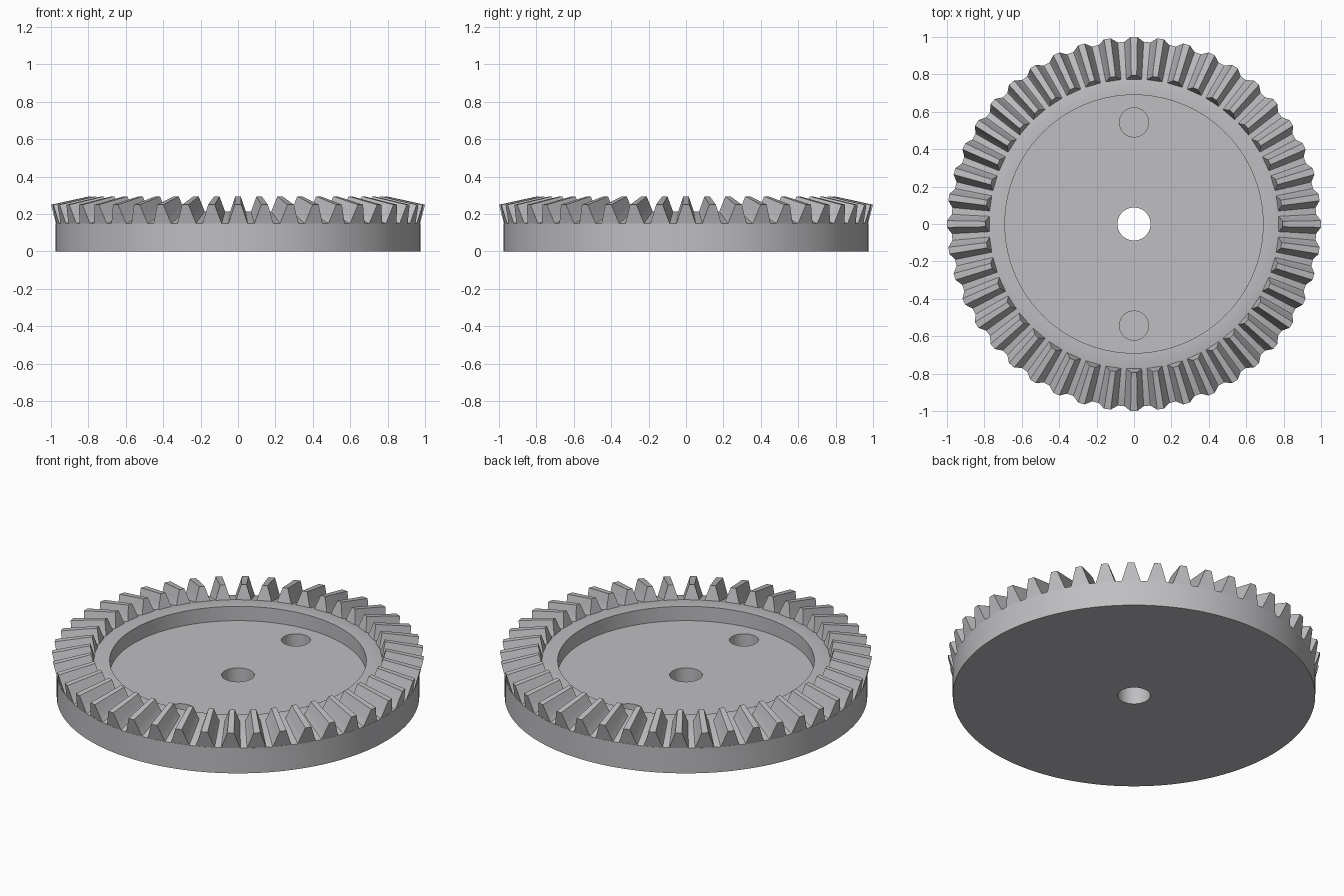
import bpy, bmesh, math
from mathutils import Vector

if "Cube" in bpy.data.objects:
    bpy.data.objects.remove(bpy.data.objects["Cube"])

TEETH = 44
SEGMENTS = TEETH * 4

steel = bpy.data.materials.new("grey_metal")
steel.use_nodes = True
GREY = (0.52, 0.52, 0.54, 1)
steel.diffuse_color = GREY
steel.node_tree.nodes["Principled BSDF"].inputs["Base Color"].default_value = GREY


def add_object(name, bm):
    bmesh.ops.recalc_face_normals(bm, faces=bm.faces)
    mesh = bpy.data.meshes.new(name)
    bm.to_mesh(mesh)
    bm.free()
    mesh.materials.append(steel)
    obj = bpy.data.objects.new(name, mesh)
    bpy.context.collection.objects.link(obj)
    return obj


def polar(r, angle, z):
    return Vector((r * math.cos(angle), r * math.sin(angle), z))


def smooth(obj, degrees):
    bpy.ops.object.select_all(action="DESELECT")
    obj.select_set(True)
    bpy.context.view_layer.objects.active = obj
    bpy.ops.object.shade_smooth_by_angle(angle=math.radians(degrees))


# Dished disc with a centre bore and a sloping seat for the teeth
BORE, RIM, SEAT_IN, SEAT_OUT = 0.088, 0.69, 0.775, 0.975
FLOOR, RIM_TOP, SEAT_LOW = 0.13, 0.215, 0.15
profile = [(BORE, 0), (SEAT_OUT, 0), (SEAT_OUT, SEAT_LOW), (SEAT_IN, RIM_TOP),
           (RIM, RIM_TOP), (RIM, FLOOR), (BORE, FLOOR)]
bm = bmesh.new()
rings = [[bm.verts.new(polar(r, math.tau * i / SEGMENTS, z)) for r, z in profile]
         for i in range(SEGMENTS)]
for i, ring in enumerate(rings):
    after = rings[(i + 1) % SEGMENTS]
    for j in range(len(profile)):
        k = (j + 1) % len(profile)
        bm.faces.new((ring[j], after[j], after[k], ring[k]))
body = add_object("gear_body", bm)

# Two blind pin holes in the dish floor
for side in (-1, 1):
    bm = bmesh.new()
    bmesh.ops.create_cone(bm, cap_ends=True, segments=48, radius1=0.078,
                          radius2=0.078, depth=0.2)
    cutter = add_object("pin_hole_cutter", bm)
    cutter.location = (0, side * 0.543, 0.13)
    cutter.hide_render = True
    cut = body.modifiers.new("pin_hole", "BOOLEAN")
    cut.operation = "DIFFERENCE"
    cut.solver = "EXACT"
    cut.object = cutter
    bpy.context.view_layer.objects.active = body
    bpy.ops.object.modifier_apply(modifier=cut.name)
    bpy.data.objects.remove(cutter)
smooth(body, 30)

# Tapered teeth: (height fraction, half angle) from root to tip
flank = [(-0.04, 0.056), (0, 0.053), (0.5, 0.035), (1, 0.018)]
outer_root, outer_tip = Vector((SEAT_OUT, SEAT_LOW)), Vector((1.0, 0.25))
inner_root, inner_tip = Vector((SEAT_IN, RIM_TOP)), Vector((0.795, 0.295))
outline = [(t, -a) for t, a in flank] + [(t, a) for t, a in reversed(flank)]
bm = bmesh.new()
for n in range(TEETH):
    centre = math.tau * n / TEETH
    ends = []
    for root, tip in ((outer_root, outer_tip), (inner_root, inner_tip)):
        loop = []
        for t, a in outline:
            r, z = root.lerp(tip, t)
            loop.append(bm.verts.new(polar(r, centre + a, z)))
        bm.faces.new(loop)
        ends.append(loop)
    for j in range(len(outline)):
        k = (j + 1) % len(outline)
        bm.faces.new((ends[0][j], ends[0][k], ends[1][k], ends[1][j]))
teeth = add_object("gear_teeth", bm)
smooth(teeth, 20)
